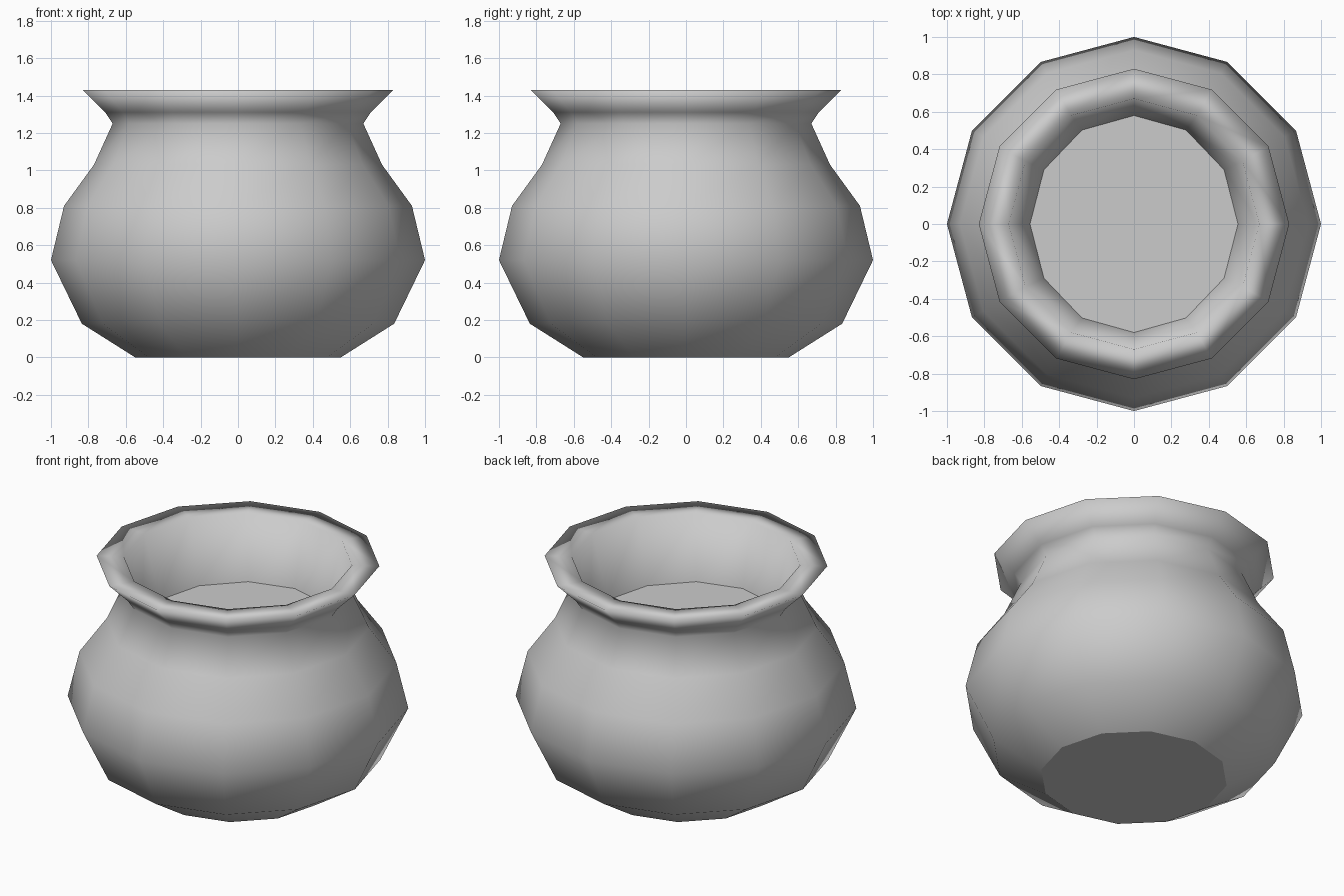
import bpy, bmesh, math

if "Cube" in bpy.data.objects:
    bpy.data.objects.remove(bpy.data.objects["Cube"])

SIDES = 12
# (radius x, radius y, height): from base, over the lip, down to the inner floor
PROFILE = [(0.55, 0.55, 0.0), (0.835, 0.835, 0.18), (1.0, 1.0, 0.52),
           (0.93, 0.93, 0.81), (0.77, 0.77, 1.03), (0.67, 0.67, 1.25),
           (0.71, 0.71, 1.31), (0.83, 0.83, 1.43),
           (0.67, 0.67, 1.43), (0.556, 0.58, 1.03)]

bm = bmesh.new()
rings = []
for rx, ry, z in PROFILE:
    rings.append([bm.verts.new((rx * math.cos(math.tau * i / SIDES),
                                ry * math.sin(math.tau * i / SIDES), z))
                  for i in range(SIDES)])

# Smooth wall and lip
for low, high in zip(rings, rings[1:]):
    for i in range(SIDES):
        j = (i + 1) % SIDES
        bm.faces.new((low[i], low[j], high[j], high[i])).smooth = True

# Flat base and inner floor with crisp borders
for cap in (bm.faces.new(rings[0][::-1]), bm.faces.new(rings[-1])):
    for edge in cap.edges:
        edge.smooth = False

bmesh.ops.recalc_face_normals(bm, faces=bm.faces[:])
mesh = bpy.data.meshes.new("pot")
bm.to_mesh(mesh)
bm.free()
pot = bpy.data.objects.new("pot", mesh)
bpy.context.collection.objects.link(pot)
